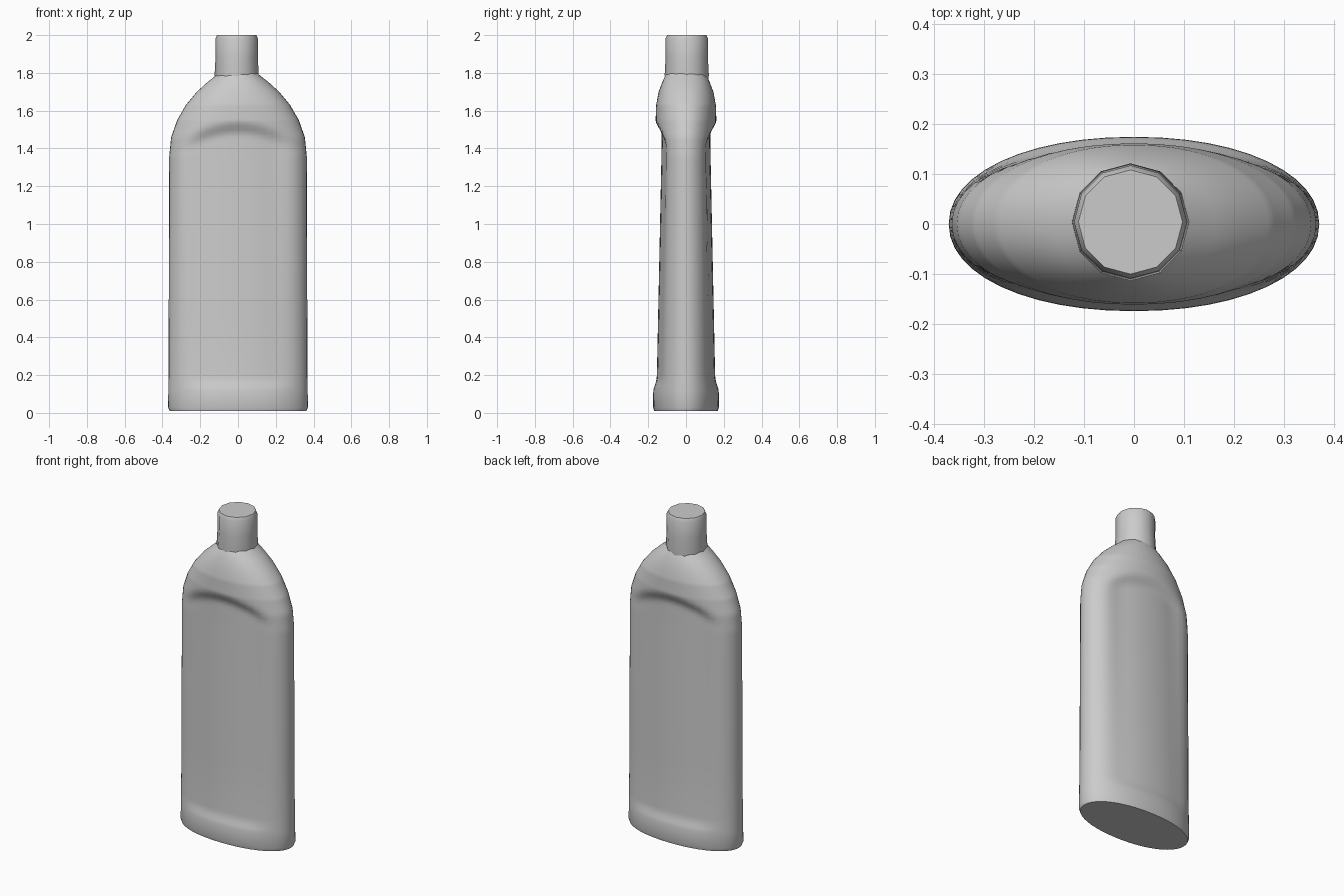
import bpy
import bmesh
import math

cube = bpy.data.objects.get("Cube")
if cube:
    bpy.data.objects.remove(cube, do_unlink=True)

# Single plastic colour
plastic = bpy.data.materials.new("grey_plastic")
plastic.use_nodes = True
GREY = (0.6, 0.6, 0.6, 1)
plastic.diffuse_color = GREY
plastic.node_tree.nodes["Principled BSDF"].inputs["Base Color"].default_value = GREY

# Height, half width, half depth of the bottle's outer shape
PROFILE = [
    (0.01, 0.362, 0.168), (0.03, 0.37, 0.174), (0.12, 0.369, 0.174),
    (0.2, 0.368, 0.168), (1.36, 0.364, 0.16), (1.46, 0.354, 0.16),
    (1.55, 0.322, 0.161), (1.63, 0.276, 0.158), (1.7, 0.218, 0.145),
    (1.75, 0.163, 0.126), (1.79, 0.112, 0.108), (1.81, 0.09, 0.09),
]


def outline(z):
    for (z0, a0, b0), (z1, a1, b1) in zip(PROFILE, PROFILE[1:]):
        if z <= z1:
            t = (z - z0) / (z1 - z0)
            return a0 + t * (a1 - a0), b0 + t * (b1 - b0)
    return PROFILE[-1][1:]


def smooth(lo, hi, v):
    t = max(0, min(1, (v - lo) / (hi - lo)))
    return t * t * (3 - 2 * t)


def recess(x, z):
    """Depth of the label panel, with an arched top and a soft lower lip."""
    arch = 1.55 - 1.1 * x * x
    inside = smooth(0.11, 0.18, z) * (1 - smooth(arch - 0.08, arch, z))
    return inside * (1 - smooth(0.17, 0.32, abs(x))) * (0.011 + 0.014 * z)


def loft(name, rings):
    """Skin a stack of rings, cap both ends and shade smoothly."""
    bm = bmesh.new()
    loops = [[bm.verts.new(p) for p in ring] for ring in rings]
    n = len(loops[0])
    for low, high in zip(loops, loops[1:]):
        for i in range(n):
            j = (i + 1) % n
            bm.faces.new((low[i], low[j], high[j], high[i]))
    bm.faces.new(loops[0][::-1])
    bm.faces.new(loops[-1])
    mesh = bpy.data.meshes.new(name)
    bm.to_mesh(mesh)
    bm.free()
    mesh.materials.append(plastic)
    obj = bpy.data.objects.new(name, mesh)
    bpy.context.collection.objects.link(obj)
    bpy.ops.object.select_all(action="DESELECT")
    obj.select_set(True)
    bpy.context.view_layer.objects.active = obj
    bpy.ops.object.shade_smooth_by_angle(angle=math.radians(40))
    return obj


def body_ring(z, sides=48):
    a, b = outline(z)
    ring = []
    for i in range(sides):
        t = math.tau * i / sides
        c, s = math.cos(t), math.sin(t)
        # Slightly squared ellipse
        x = a * math.copysign(abs(c) ** 0.95, c)
        y = b * abs(s) ** 0.95
        y = max(0, y - recess(x, z))
        ring.append((x, math.copysign(y, s), z))
    return ring


# Flattened body with a recessed panel on front and back
heights = {p[0] for p in PROFILE}
heights |= {0.14, 0.16, 0.18, 0.5, 0.8, 1.1, 1.25}
heights |= {round(1.3 + 0.02 * i, 2) for i in range(18)}
loft("bottle_body", [body_ring(z) for z in sorted(heights)])


# Short faceted neck with a flat closed top
def neck_ring(z, r, sides=12):
    return [(-0.007 + r * math.cos(math.tau * i / sides),
             0.004 + r * math.sin(math.tau * i / sides), z) for i in range(sides)]


NECK = [(1.74, 0.112), (1.79, 0.117), (1.88, 0.112), (1.98, 0.113), (2.0, 0.104)]
loft("bottle_neck", [neck_ring(z, r) for z, r in NECK])
